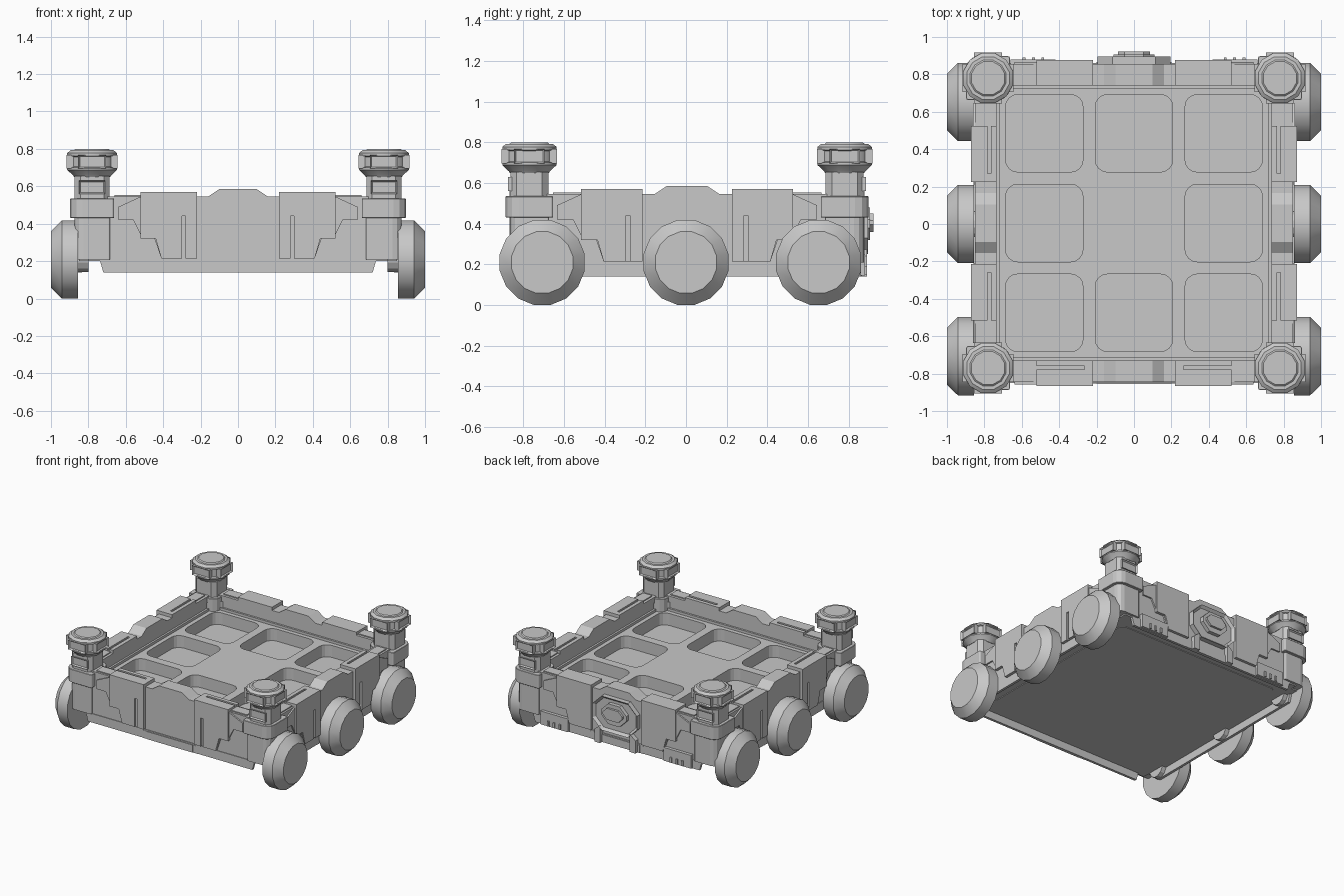
import bpy, bmesh, math
from mathutils import Matrix

if "Cube" in bpy.data.objects:
    bpy.data.objects.remove(bpy.data.objects["Cube"])

grey = bpy.data.materials.new("plain_grey")
grey.use_nodes = True
grey.diffuse_color = (0.58, 0.58, 0.58, 1)
grey.node_tree.nodes["Principled BSDF"].inputs["Base Color"].default_value = (0.58, 0.58, 0.58, 1)

SIDES = ["front", "left", "back", "right"]
MID = Matrix.Translation((0, 0.005, 0))


def finish(name, bm, smooth=False):
    bmesh.ops.recalc_face_normals(bm, faces=bm.faces)
    mesh = bpy.data.meshes.new(name)
    bm.to_mesh(mesh)
    bm.free()
    mesh.materials.append(grey)
    ob = bpy.data.objects.new(name, mesh)
    bpy.context.collection.objects.link(ob)
    if smooth:
        bpy.ops.object.select_all(action="DESELECT")
        ob.select_set(True)
        bpy.context.view_layer.objects.active = ob
        bpy.ops.object.shade_smooth_by_angle(angle=math.radians(32))
    return ob


def prism(name, pts, near, far, side=0, at=MID, inset=0):
    """Outline in (along, z), extruded outwards from near to far on one side."""
    bm = bmesh.new()
    face = bm.faces.new([bm.verts.new((u, -near, z)) for u, z in pts])
    new = bmesh.ops.extrude_face_region(bm, geom=[face], use_keep_orig=True)["geom"]
    moved = [v for v in new if isinstance(v, bmesh.types.BMVert)]
    bmesh.ops.translate(bm, verts=moved, vec=(0, near - far, 0))
    bmesh.ops.recalc_face_normals(bm, faces=bm.faces)
    if inset:
        outer = [f for f in new if isinstance(f, bmesh.types.BMFace)]
        bmesh.ops.inset_region(bm, faces=outer, thickness=inset, depth=-inset)
    bm.transform(at @ Matrix.Rotation(side * math.pi / 2, 4, "Z"))
    return finish(name, bm)


def rect(u0, u1, z0, z1):
    return [(u0, z0), (u1, z0), (u1, z1), (u0, z1)]


def lathe(name, profile, sides, at, smooth=False):
    """Spin an (r, z) profile about z and cap both ends."""
    bm = bmesh.new()
    rings = []
    for r, z in profile:
        turn = [2 * math.pi * (i + 0.5) / sides for i in range(sides)]
        rings.append([bm.verts.new((r * math.cos(a), r * math.sin(a), z)) for a in turn])
    for a, b in zip(rings, rings[1:]):
        for i in range(sides):
            j = (i + 1) % sides
            bm.faces.new((a[i], a[j], b[j], b[i]))
    bm.faces.new(rings[0])
    bm.faces.new(rings[-1])
    bm.transform(at)
    return finish(name, bm, smooth)


def block(name, half, corner, z0, z1, at, steps=1, side_corner=None):
    """Upright square block; side_corner sets the two corners off the diagonal."""
    bm = bmesh.new()
    bmesh.ops.create_cube(bm, size=1)
    bm.transform(Matrix.Translation((0, 0, (z0 + z1) / 2)) @ Matrix.Diagonal((2 * half, 2 * half, z1 - z0, 1)))
    for diagonal, size in ((True, corner), (False, side_corner or corner)):
        edges = [e for e in bm.edges
                 if abs(e.verts[0].co.z - e.verts[1].co.z) > 0.001
                 and abs(abs(e.verts[0].co.x) - half) < 1e-5 and abs(abs(e.verts[0].co.y) - half) < 1e-5
                 and (e.verts[0].co.x * e.verts[0].co.y > 0) == diagonal]
        bmesh.ops.bevel(bm, geom=edges, offset=size, segments=steps, profile=0.5, affect="EDGES")
    bm.transform(at)
    return finish(name, bm)


def cut(target, cutter):
    cutter.hide_render = True
    mod = target.modifiers.new("cut", "BOOLEAN")
    mod.operation = "DIFFERENCE"
    mod.object = cutter
    mod.solver = "EXACT"


def apply_cuts(target):
    """Bake the cuts, then discard the helper cutters."""
    bpy.context.view_layer.update()
    deps = bpy.context.evaluated_depsgraph_get()
    mesh = bpy.data.meshes.new_from_object(target.evaluated_get(deps))
    cutters = [m.object for m in target.modifiers]
    target.modifiers.clear()
    target.data = mesh
    for c in cutters:
        bpy.data.objects.remove(c)


# Cargo deck with eight rounded pockets around a flat centre
deck = block("cargo_deck", 0.745, 0.01, 0.22, 0.435, MID)
for i in (-1, 0, 1):
    for j in (-1, 0, 1):
        if i or j:
            spot = MID @ Matrix.Translation((0.48 * i, 0.48 * j, 0))
            cut(deck, block("pocket_cutter", 0.207, 0.065, 0.34, 0.5, spot, 4))
apply_cuts(deck)

# Belly, recessed above the hanging skirts
block("belly_plate", 0.845, 0.1, 0.2, 0.23, MID)
block("belly_panel", 0.72, 0.03, 0.195, 0.21, MID)

# Outlines shared by the four walls
half_top = [(0.8, 0.545), (0.16, 0.545), (0.1, 0.585)]
wall = [(-0.8, 0.2)] + [(-u, z) for u, z in half_top] + [(u, z) for u, z in half_top[::-1]] + [(0.8, 0.2)]
armour = [(0.22, 0.215), (0.41, 0.215), (0.44, 0.32), (0.52, 0.32), (0.52, 0.57), (0.22, 0.57)]
wing = [(0.41, 0.215), (0.45, 0.33), (0.52, 0.34), (0.56, 0.42), (0.64, 0.42),
        (0.64, 0.49), (0.52, 0.545), (0.4, 0.545)]

for k, side in enumerate(SIDES):
    prism(side + "_wall", wall, 0.735, 0.85, k)
    prism(side + "_inner_ledge", rect(-0.72, 0.72, 0.42, 0.455), 0.72, 0.74, k)
    prism(side + "_skirt", [(-0.72, 0.14), (0.72, 0.14), (0.74, 0.21), (-0.74, 0.21)], 0.835, 0.855, k)
    prism(side + "_skirt_clasp", rect(-0.2, 0.2, 0.14, 0.2), 0.84, 0.86, k)
    for s in (-1, 1):
        def flip(pts):
            return [(s * u, z) for u, z in pts]
        plate = prism(side + "_armour_block", flip(armour), 0.735, 0.872, k)
        cut(plate, prism("slot_cutter", flip(rect(0.28, 0.3, 0.2, 0.44)), 0.858, 0.9, k))
        cut(plate, prism("groove_cutter", flip(rect(0.265, 0.6, 0.558, 0.6)), 0.765, 0.783, k))
        apply_cuts(plate)
        prism(side + "_armour_wing", flip(wing), 0.82, 0.862, k)
        prism(side + "_skirt_seam", flip(rect(0.2, 0.24, 0.14, 0.2)), 0.84, 0.857, k)
        prism(side + "_rim_step", flip(rect(0.52, 0.66, 0.5, 0.553)), 0.755, 0.835, k)

# Corner masts: rounded outer corner, square side corners
window = rect(-0.075, 0.075, 0.695, 0.768)
neck_window = rect(-0.07, 0.07, 0.56, 0.63)
head = [(0.1, 0.65), (0.105, 0.658), (0.138, 0.688), (0.138, 0.7), (0.126, 0.705), (0.126, 0.758),
        (0.138, 0.763), (0.138, 0.778), (0.118, 0.793), (0.1, 0.793), (0.092, 0.8)]
for sx in (-1, 1):
    for sy in (-1, 1):
        tag = ("front_" if sy < 0 else "back_") + ("left" if sx > 0 else "right")
        place = MID @ Matrix.Translation((0.78 * sx, 0.775 * sy, 0))
        at = place @ Matrix.Rotation(math.atan2(sy, sx) - math.pi / 4, 4, "Z")
        block(tag + "_mast_leg", 0.095, 0.05, 0.21, 0.45, at, 3, 0.008)
        collar = block(tag + "_mast_collar", 0.117, 0.065, 0.43, 0.535, at, 3, 0.01)
        bev = collar.modifiers.new("soft_edges", "BEVEL")
        bev.width, bev.segments = 0.01, 1
        block(tag + "_mast_neck", 0.093, 0.03, 0.52, 0.655, at)
        lathe(tag + "_mast_head", head, 12, place, True)
        for k in range(4):
            prism(tag + "_head_window", window, 0.1, 0.136, k, place, 0.013)
        prism(tag + "_neck_window", neck_window, 0.08, 0.104, 0 if sy < 0 else 2, place, 0.012)
        prism(tag + "_gusset", rect(-0.09, 0.09, 0.4, 0.5), 0.06, 0.12, -0.5, at)

# Six wheels with chamfered outer rims
tyre = [(0.213, 0.855), (0.213, 0.942), (0.154, 1.0)]
axle = [(0.07, 0.8), (0.07, 0.86)]
for s, side in ((1, "left"), (-1, "right")):
    for y, spot in ((-0.707, "front"), (0.0, "middle"), (0.652, "back")):
        at = Matrix.Translation((0, y, 0.2095)) @ Matrix.Rotation(s * math.pi / 2, 4, "Y")
        lathe(f"{spot}_{side}_wheel", tyre, 16, at, True)
        lathe(f"{spot}_{side}_axle", axle, 12, at)


# Back hatch: octagonal frame, bulging lock and clamps
def octagon(w, z0, z1, c):
    return [(-w + c, z0), (w - c, z0), (w, z0 + c), (w, z1 - c), (w - c, z1), (-w + c, z1), (-w, z1 - c), (-w, z0 + c)]


prism("hatch_frame", octagon(0.195, 0.25, 0.52, 0.08), 0.84, 0.89, 2, MID, 0.02)
prism("hatch_lock", octagon(0.11, 0.32, 0.48, 0.06), 0.86, 0.9, 2)
prism("hatch_lock_cap", octagon(0.085, 0.36, 0.45, 0.035), 0.89, 0.917, 2)
for s in (-1, 1):
    prism("hatch_clamp", [(s * u, z) for u, z in ((0.13, 0.14), (0.18, 0.14), (0.18, 0.24), (0.13, 0.28))], 0.84, 0.885, 2)
    prism("back_side_plate", [(s * u, z) for u, z in rect(0.42, 0.66, 0.145, 0.25)], 0.84, 0.875, 2)
    for i in range(3):
        u = 0.48 + 0.05 * i
        prism("back_vent_bar", [(s * a, z) for a, z in rect(u, u + 0.015, 0.15, 0.19)], 0.87, 0.885, 2)
